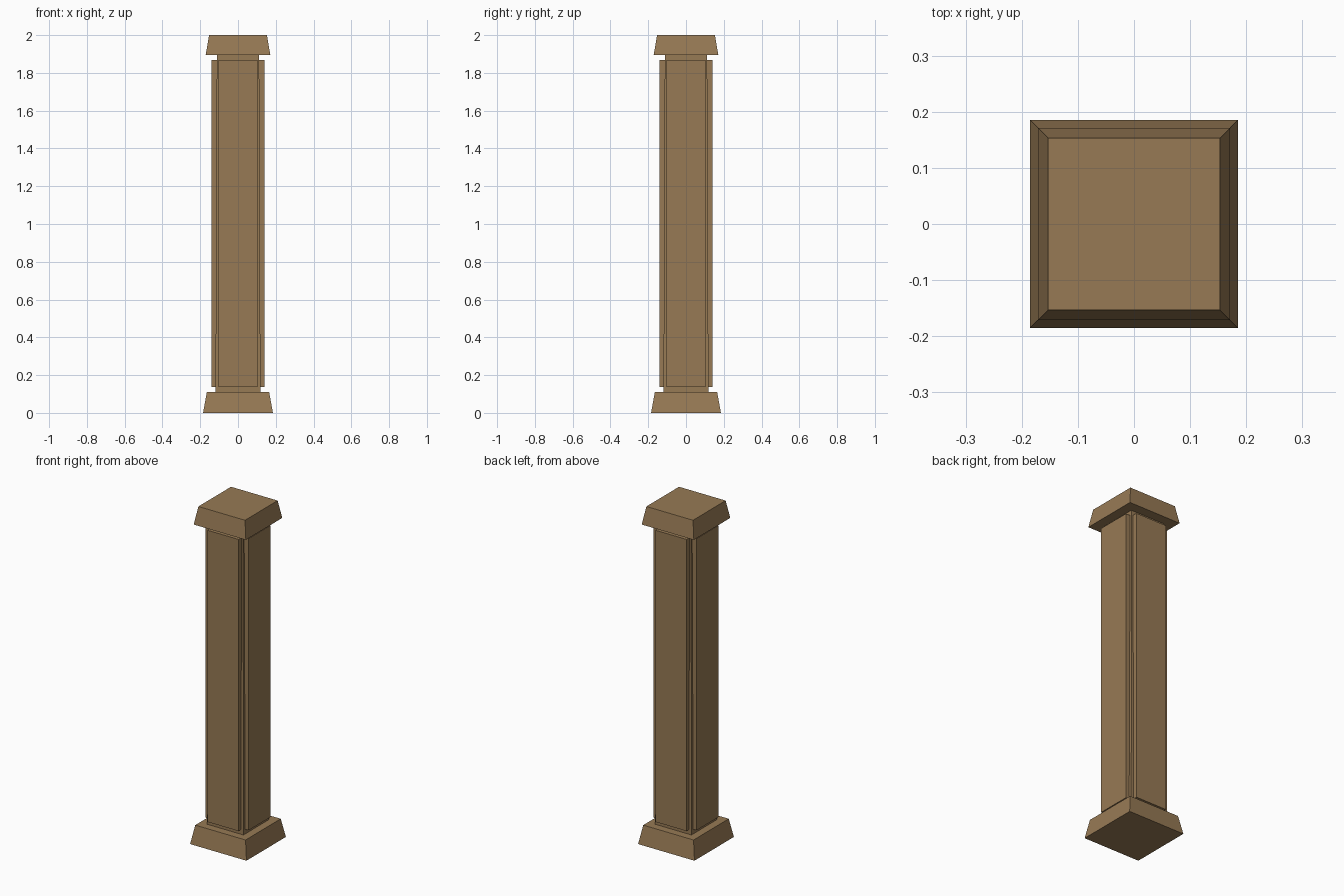
import bpy, bmesh, math

if "Cube" in bpy.data.objects:
    bpy.data.objects.remove(bpy.data.objects["Cube"])

wood = bpy.data.materials.new("brown_wood")
wood.diffuse_color = (0.31, 0.195, 0.09, 1)
wood.use_nodes = True
wood.node_tree.nodes["Principled BSDF"].inputs["Base Color"].default_value = wood.diffuse_color


def frustum(name, z0, z1, half0, half1):
    """Square block whose half width goes from half0 (bottom) to half1 (top)."""
    bm = bmesh.new()
    bmesh.ops.create_cube(bm, size=2)
    for v in bm.verts:
        h = half1 if v.co.z > 0 else half0
        v.co = (v.co.x * h, v.co.y * h, z1 if v.co.z > 0 else z0)
    mesh = bpy.data.meshes.new(name)
    bm.to_mesh(mesh)
    bm.free()
    mesh.materials.append(wood)
    ob = bpy.data.objects.new(name, mesh)
    bpy.context.collection.objects.link(ob)
    return ob


# Sloped base, slightly tapered core, sloped cap
frustum("base", 0, 0.11, 0.185, 0.165)
frustum("core", 0.11, 1.895, 0.119, 0.112)
frustum("cap", 1.895, 2.0, 0.171, 0.153)

# Raised plank on each of the four sides
for i, side in enumerate(("front", "right", "back", "left")):
    plank = frustum(side + "_plank", 0.137, 1.868, 1, 1)
    for v in plank.data.vertices:
        v.co.x *= 0.102
        v.co.y = -0.141 if v.co.y < 0 else -0.10
    plank.rotation_euler.z = i * math.pi / 2
